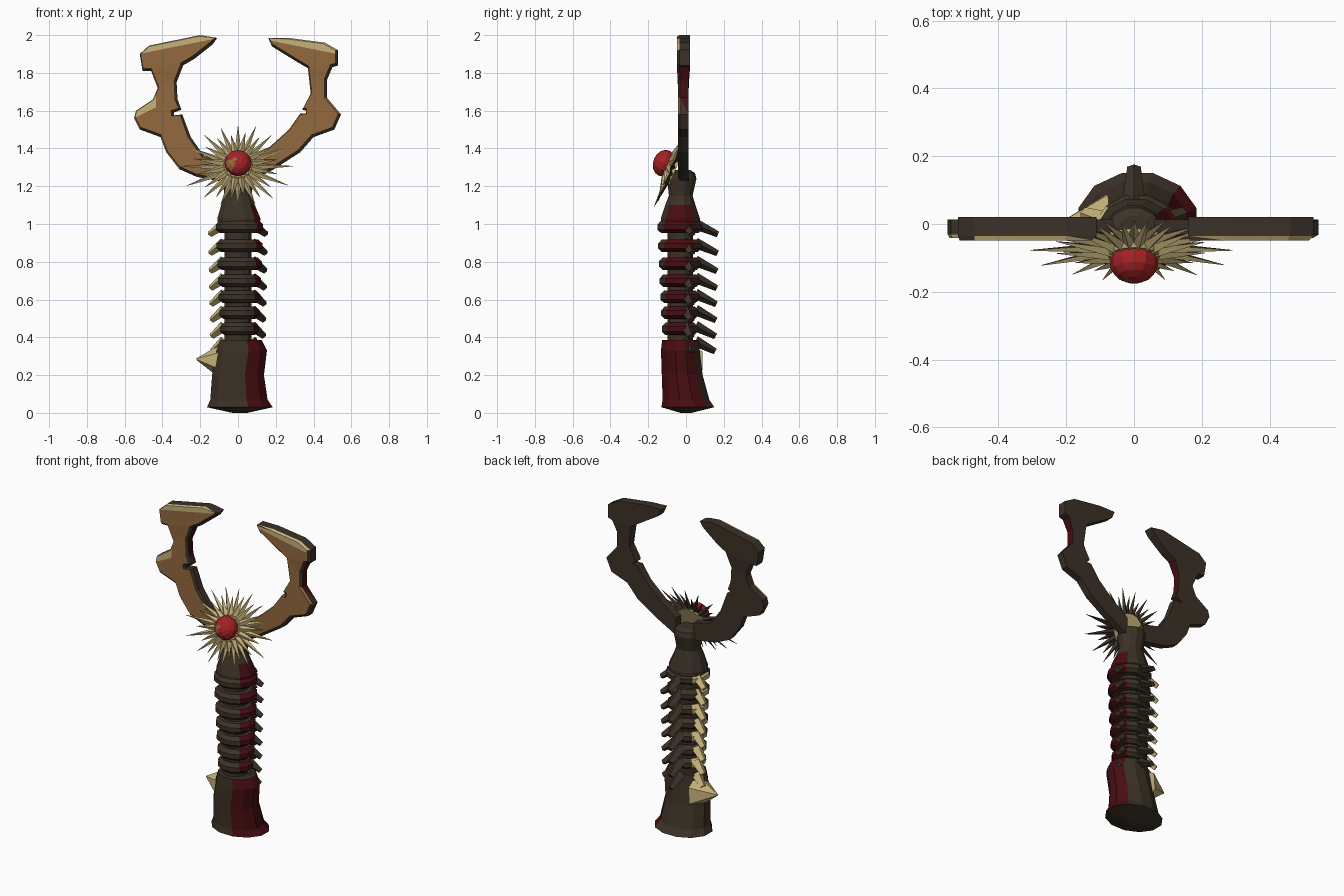
import bpy, bmesh, random
from math import sin, cos, pi, radians, atan2, degrees
from mathutils import Matrix, Vector

random.seed(4)
cube = bpy.data.objects.get("Cube")
if cube:
    bpy.data.objects.remove(cube)


def srgb(*c):
    return [(v / 255 / 12.92 if v < 11 else ((v / 255 + 0.055) / 1.055) ** 2.4) for v in c] + [1]


def material(name, *c):
    m = bpy.data.materials.new(name)
    m.use_nodes = True
    m.diffuse_color = srgb(*c)
    m.node_tree.nodes["Principled BSDF"].inputs["Base Color"].default_value = srgb(*c)
    return m


MATS = [material("dark_brown", 60, 50, 39), material("dark_red", 72, 13, 17),
        material("cream", 198, 178, 122), material("tan", 148, 106, 63),
        material("gem_red", 165, 34, 36)]
DARK, RED, CREAM, TAN, GEM = range(5)


def finish(name, bm, rule, matrix=None):
    """Colour faces by a rule, then store the mesh as an object."""
    bmesh.ops.recalc_face_normals(bm, faces=bm.faces[:])
    bm.normal_update()
    for f in bm.faces:
        f.material_index = rule(f)
    if matrix:
        bm.transform(matrix)
    me = bpy.data.meshes.new(name)
    bm.to_mesh(me)
    bm.free()
    for m in MATS:
        me.materials.append(m)
    ob = bpy.data.objects.new(name, me)
    bpy.context.collection.objects.link(ob)
    return ob


def loft(name, sections, rule, sides=12):
    """Stack of elliptical rings: z, centre x, centre y, radius x, radius y."""
    bm = bmesh.new()
    rings = []
    for z, cx, cy, rx, ry in sections:
        angles = [2 * pi * (i + 0.5) / sides for i in range(sides)]
        rings.append([bm.verts.new((cx + rx * cos(a), cy + ry * sin(a), z)) for a in angles])
    for lo, hi in zip(rings, rings[1:]):
        for i in range(sides):
            j = (i + 1) % sides
            bm.faces.new((lo[i], lo[j], hi[j], hi[i]))
    bm.faces.new(rings[0])
    bm.faces.new(rings[-1])
    return finish(name, bm, rule)


def azimuth(f):
    c = f.calc_center_median()
    return degrees(atan2(c.y + 0.03, c.x))


def add_spike(bm, base, tip, r1, r2, sides=4, flat=1.0):
    d = Vector(tip) - Vector(base)
    rot = d.to_track_quat('Z', 'Y').to_matrix().to_4x4()
    m = Matrix.Translation((Vector(base) + Vector(tip)) / 2) @ rot @ Matrix.Diagonal((1, flat, 1, 1))
    bmesh.ops.create_cone(bm, cap_ends=True, segments=sides, radius1=r1, radius2=r2,
                          depth=d.length, matrix=m)


# Pommel, red on the +x side
def pommel_rule(f):
    return RED if -75 < azimuth(f) < 40 and abs(f.normal.z) < 0.85 else DARK


loft("pommel", [(0.0, 0.01, 0, 0.04, 0.03), (0.03, 0.01, 0.01, 0.18, 0.145),
                (0.07, 0.005, 0, 0.157, 0.128), (0.2, 0.0, -0.02, 0.142, 0.112),
                (0.33, 0.02, -0.03, 0.138, 0.106), (0.385, 0.015, -0.03, 0.115, 0.1)], pommel_rule)
bm = bmesh.new()
add_spike(bm, (-0.08, 0, 0.275), (-0.22, 0, 0.285), 0.1, 0.004, 6)
finish("pommel_spike", bm, lambda f: CREAM)

# Grip core and ribs
loft("grip_core", [(z, 0.0, -0.03, 0.075, 0.07) for z in (0.36, 1.02)], lambda f: DARK)
RIBS = [0.445, 0.53, 0.615, 0.7, 0.79, 0.885, 0.985]
for n, z in enumerate(RIBS):
    grow = 0.004 * n

    def rib_rule(f, n=n):
        a = azimuth(f)
        if abs(f.normal.z) > 0.95:
            return DARK
        if abs(a) < 42:
            return RED
        if a > 170 or a < -170 or (n % 2 == 0 and a > 140):
            return CREAM
        return DARK

    r = 0.098 + grow
    loft(f"grip_rib_{n + 1}", [(z - 0.033, 0.008, -0.033, r - 0.015, r - 0.02),
                               (z - 0.015, 0.008, -0.033, r + 0.008, r),
                               (z + 0.012, 0.008, -0.033, r + 0.008, r),
                               (z + 0.033, 0.008, -0.033, r - 0.015, r - 0.02)], rib_rule)

# Drooping thorns behind and beside each rib
for n, z in enumerate([0.365] + RIBS):
    for side, ang, col in (("left", 22, DARK), ("back", 90, DARK), ("right", 158, CREAM)):
        a = radians(ang)
        out = Vector((cos(a), sin(a), 0))
        reach = 0.185 if side == "back" else 0.148
        start = Vector((0, -0.03, z + 0.015)) + out * 0.08
        end = Vector((0, -0.03, z - 0.04)) + out * (reach + 0.002 * n)
        bm = bmesh.new()
        add_spike(bm, start, end, 0.036, 0.02, 4, 0.8)
        finish(f"thorn_{side}_{n + 1}", bm, lambda f: col)


# Neck
def neck_rule(f):
    return RED if abs(azimuth(f)) < 35 and f.calc_center_median().z < 1.07 else DARK


loft("neck", [(1.0, 0.005, -0.03, 0.115, 0.107), (1.03, 0.005, -0.03, 0.118, 0.107),
              (1.1, 0, -0.03, 0.092, 0.083), (1.15, 0, -0.028, 0.074, 0.065),
              (1.24, 0, -0.022, 0.085, 0.08), (1.27, 0, -0.02, 0.08, 0.07),
              (1.285, 0, -0.02, 0.05, 0.045)], neck_rule)

# Two antler prongs, each an extruded outline with a bevelled front
RIGHT_PRONG = [(-.52, 1.90), (-.47, 1.945), (-.20, 2.0), (-.11, 1.985), (-.135, 1.95),
               (-.23, 1.875), (-.29, 1.84), (-.325, 1.75), (-.32, 1.66), (-.30, 1.605),
               (-.34, 1.59), (-.34, 1.575), (-.295, 1.58), (-.25, 1.46), (-.18, 1.36),
               (-.06, 1.33), (-.06, 1.22), (-.22, 1.25), (-.31, 1.29), (-.38, 1.38),
               (-.41, 1.46), (-.52, 1.50), (-.55, 1.56), (-.54, 1.60), (-.45, 1.66),
               (-.425, 1.72), (-.46, 1.81), (-.505, 1.81)]
LEFT_PRONG = [(.16, 1.985), (.27, 1.985), (.46, 1.96), (.53, 1.92), (.53, 1.84), (.50, 1.83),
              (.47, 1.76), (.47, 1.67), (.545, 1.58), (.51, 1.50), (.40, 1.46), (.33, 1.38),
              (.19, 1.29), (.06, 1.22), (.06, 1.33), (.17, 1.41), (.27, 1.50), (.33, 1.585),
              (.36, 1.585), (.36, 1.6), (.34, 1.605), (.385, 1.69), (.37, 1.825), (.31, 1.86),
              (.18, 1.94)]


def prong(name, outline, s):
    bm = bmesh.new()
    face = bm.faces.new([bm.verts.new((x, 0.02, z)) for x, z in outline])
    front = bmesh.ops.extrude_face_region(bm, geom=[face])["geom"]
    cap = next(g for g in front if isinstance(g, bmesh.types.BMFace))
    bmesh.ops.translate(bm, verts=cap.verts[:], vec=(0, -0.055, 0))
    bmesh.ops.recalc_face_normals(bm, faces=bm.faces[:])
    bmesh.ops.inset_region(bm, faces=[cap], thickness=0.011, use_even_offset=False)
    bmesh.ops.translate(bm, verts=cap.verts[:], vec=(-0.005, -0.013, 0.005))
    for v in bm.verts:
        if v.co.z < 1.8:
            v.co.y = -0.015 + (v.co.y + 0.015) * 0.8
    bmesh.ops.triangulate(bm, faces=bm.faces[:])
    # Cut lines that separate the pale edges from the tan front
    cuts = [((s * 0.15, 0, 1.975), (s * 0.2, 0, 1))]
    if s < 0:
        cuts += [((-0.42, 0, 1.625), (-0.5, 0, 1)), ((-0.435, 0, 0), (1, 0, 0))]
    for co, no in cuts:
        bmesh.ops.bisect_plane(bm, geom=bm.verts[:] + bm.edges[:] + bm.faces[:],
                               plane_co=co, plane_no=no)

    def rule(f):
        c, n = f.calc_center_median(), f.normal
        if n.y > -0.3:
            return RED if n.x > 0.6 and 1.64 < c.z < 1.83 else DARK
        if n.y > -0.97 and n.x - n.z > 0.1:
            return DARK
        if c.z > 1.975 - 0.2 * (abs(c.x) - 0.15):
            return CREAM
        bump = s < 0 and c.x < -0.435 and c.z < 1.7 and c.z > 1.625 + 0.5 * (c.x + 0.42)
        return CREAM if bump else TAN

    finish(name, bm, rule)


prong("right_prong", RIGHT_PRONG, -1)
prong("left_prong", LEFT_PRONG, 1)

# Tilted sunburst of thorns around a gem, built flat and then leaned back
TILT = Matrix.Translation((0, -0.075, 1.305)) @ Matrix.Rotation(radians(67), 4, 'X')
COUNT = 32
bm = bmesh.new()
for i in range(COUNT):
    a = 2 * pi * i / COUNT
    d = Vector((cos(a), sin(a), 0))
    length = 0.225 + 0.075 * abs(d.x) ** 2 if i % 2 == 0 else 0.185 + 0.04 * abs(d.x)
    length += random.uniform(-0.015, 0.012)
    lift = Vector((0, 0, 0.012 if i % 2 else -0.006))
    add_spike(bm, d * 0.06 + lift, d * length - lift * 0.5, 0.021, 0.001, 4, 0.9)


def burst_rule(f):
    if f.normal.z < -0.1:
        return DARK
    c = f.calc_center_median()
    return TAN if c.x < -0.02 and c.z < 0 and f.normal.x > 0.2 else CREAM


finish("sunburst_thorns", bm, burst_rule, TILT)

bm = bmesh.new()
bmesh.ops.create_cone(bm, cap_ends=True, segments=16, radius1=0.1, radius2=0.075, depth=0.05)
finish("sunburst_disc", bm, lambda f: CREAM, TILT)

bm = bmesh.new()
bmesh.ops.create_uvsphere(bm, u_segments=12, v_segments=8, radius=0.072,
                          matrix=Matrix.Translation((0, 0, 0.045)) @ Matrix.Diagonal((1, 1, 0.8, 1)))


def gem_rule(f):
    c = f.calc_center_median()
    return TAN if c.x < -0.015 and -0.06 < c.y < 0.005 and c.z > 0.06 else GEM


finish("gem", bm, gem_rule, TILT)
